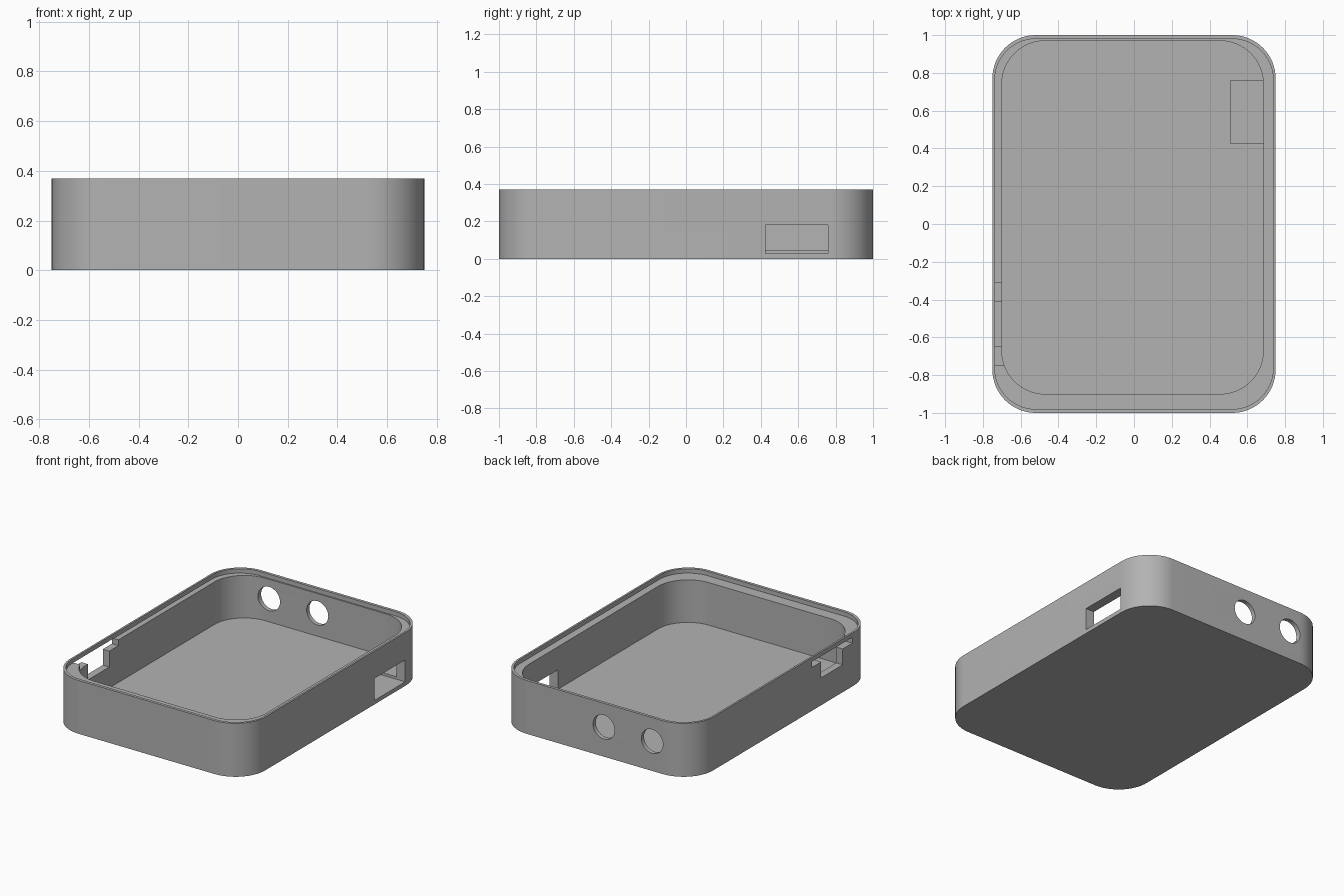
import bpy, bmesh, math
from mathutils import Matrix, Vector

old = bpy.data.objects.get("Cube")
if old:
    bpy.data.objects.remove(old, do_unlink=True)

SEGMENTS = 16
HEIGHT, LEDGE, FLOOR = 0.37, 0.34, 0.045

grey = bpy.data.materials.new("plain grey")
grey.use_nodes = True
colour = (0.45, 0.45, 0.45, 1)
grey.diffuse_color = colour
grey.node_tree.nodes["Principled BSDF"].inputs["Base Color"].default_value = colour


def finish(name, bm):
    bmesh.ops.recalc_face_normals(bm, faces=bm.faces)
    mesh = bpy.data.meshes.new(name)
    bm.to_mesh(mesh)
    bm.free()
    mesh.materials.append(grey)
    obj = bpy.data.objects.new(name, mesh)
    bpy.context.collection.objects.link(obj)
    return obj


def rounded_block(name, x0, x1, y0, y1, z0, z1, r):
    """Upright prism with a rounded rectangle as its outline."""
    bm = bmesh.new()
    centres = [(x1 - r, y1 - r), (x0 + r, y1 - r), (x0 + r, y0 + r), (x1 - r, y0 + r)]
    ring = []
    for quarter, (cx, cy) in enumerate(centres):
        for i in range(SEGMENTS + 1):
            a = (quarter + i / SEGMENTS) * math.pi / 2
            ring.append(bm.verts.new((cx + r * math.cos(a), cy + r * math.sin(a), z0)))
    face = bm.faces.new(ring)
    top = bmesh.ops.extrude_face_region(bm, geom=[face])["geom"]
    bmesh.ops.translate(bm, vec=(0, 0, z1 - z0),
                        verts=[v for v in top if isinstance(v, bmesh.types.BMVert)])
    return finish(name, bm)


def box(name, x0, x1, y0, y1, z0, z1):
    bm = bmesh.new()
    size = Matrix.Diagonal((x1 - x0, y1 - y0, z1 - z0, 1))
    centre = Vector((x0 + x1, y0 + y1, z0 + z1)) / 2
    bmesh.ops.create_cube(bm, size=1, matrix=Matrix.Translation(centre) @ size)
    return finish(name, bm)


def round_hole(name, x, y, z, r):
    bm = bmesh.new()
    place = Matrix.Translation((x, y, z)) @ Matrix.Rotation(math.pi / 2, 4, "X")
    bmesh.ops.create_cone(bm, cap_ends=True, segments=48, radius1=r, radius2=r,
                          depth=0.3, matrix=place)
    return finish(name, bm)


# Tray body
tray = rounded_block("tray", -0.75, 0.75, -1, 1, 0, HEIGHT, 0.23)

cutters = [
    # Lid recess that leaves a thin lip, then the off-centre cavity
    rounded_block("lid_recess", -0.737, 0.737, -0.98, 0.98, LEDGE, 0.5, 0.217),
    rounded_block("cavity", -0.70, 0.685, -0.90, 0.97, FLOOR, 0.45, 0.23),
    # Side window with its shallow pocket in the floor
    box("side_window", 0.51, 0.85, 0.425, 0.76, 0.028, 0.18),
    # Stepped slot below the lip on the other side
    box("slot_upper", -0.85, -0.66, -0.75, -0.31, 0.30, LEDGE),
    box("slot_lower", -0.85, -0.65, -0.645, -0.41, 0.19, 0.32),
]
# Pair of round holes in the back wall
for x in (-0.44, -0.07):
    cutters.append(round_hole("back_hole", x, 1, 0.205, 0.083))

for cutter in cutters:
    mod = tray.modifiers.new(cutter.name, "BOOLEAN")
    mod.operation = "DIFFERENCE"
    mod.solver = "EXACT"
    mod.object = cutter

# Apply the cuts and drop the cutters
bpy.context.view_layer.update()
evaluated = tray.evaluated_get(bpy.context.evaluated_depsgraph_get())
result = bpy.data.meshes.new_from_object(evaluated)
tray.modifiers.clear()
tray.data = result
result.name = "tray"
for cutter in cutters:
    bpy.data.objects.remove(cutter, do_unlink=True)

# Smooth corners with sharp rims
bpy.ops.object.select_all(action="DESELECT")
tray.select_set(True)
bpy.context.view_layer.objects.active = tray
bpy.ops.object.shade_smooth_by_angle(angle=math.radians(30))
